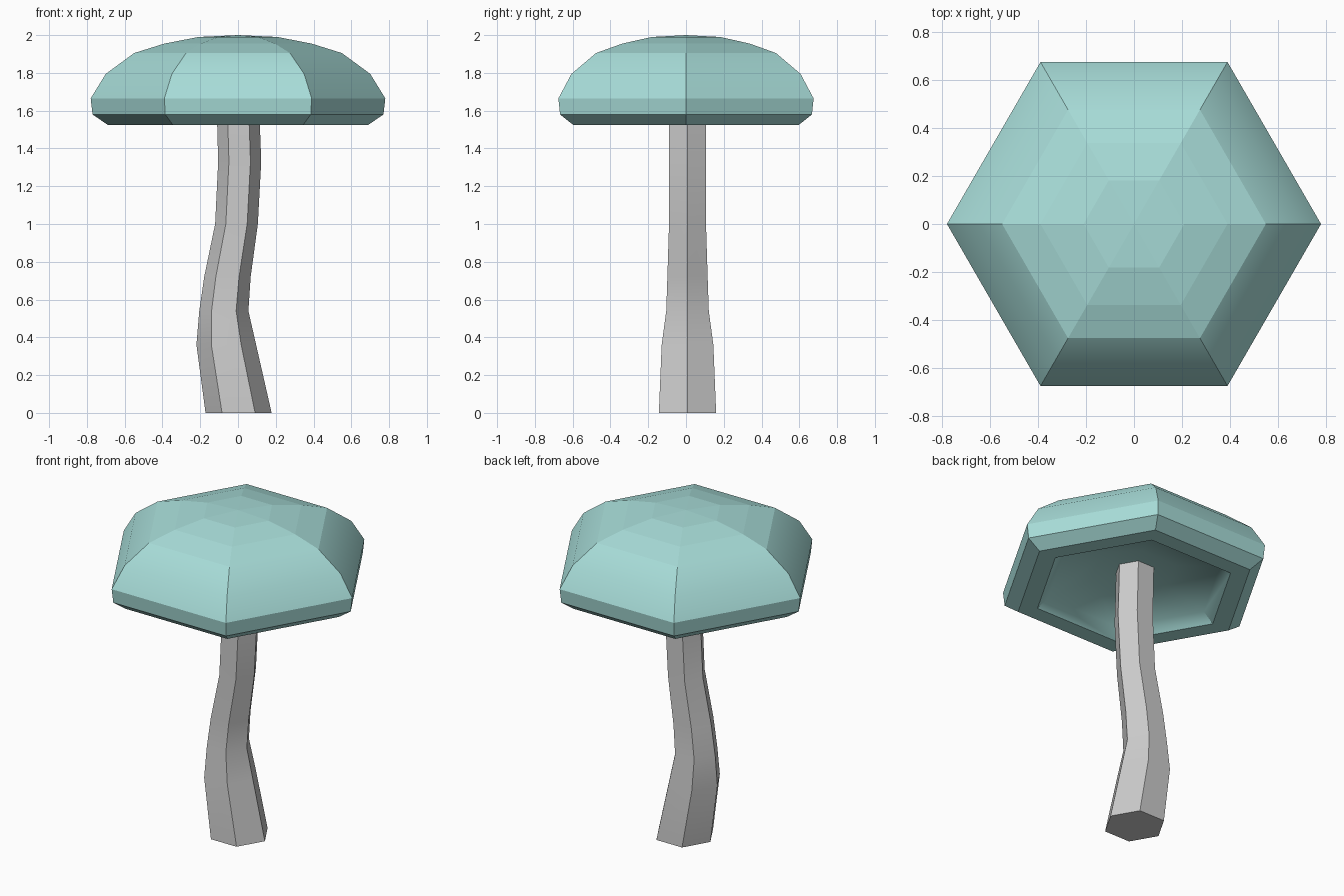
import bpy, bmesh
from math import cos, sin, pi, radians

if "Cube" in bpy.data.objects:
    bpy.data.objects.remove(bpy.data.objects["Cube"])

SIDES = 6


def loft(name, rings, angle):
    """Hexagonal loft through (radius, z, x offset, y offset); radius 0 closes to a point."""
    bm = bmesh.new()
    loops = []
    for r, z, x, y in rings:
        n = SIDES if r > 0 else 1
        loops.append([bm.verts.new((x + r * cos(2 * pi * i / SIDES),
                                    y + r * sin(2 * pi * i / SIDES), z)) for i in range(n)])
    for a, b in zip(loops, loops[1:]):
        for i in range(SIDES):
            j = (i + 1) % SIDES
            quad = [a[i % len(a)], a[j % len(a)], b[j % len(b)], b[i % len(b)]]
            bm.faces.new(list(dict.fromkeys(quad)))
    for end in (loops[0], loops[-1]):
        if len(end) > 1:
            bm.faces.new(end)
    bmesh.ops.recalc_face_normals(bm, faces=bm.faces[:])
    mesh = bpy.data.meshes.new(name)
    bm.to_mesh(mesh)
    bm.free()
    obj = bpy.data.objects.new(name, mesh)
    bpy.context.collection.objects.link(obj)
    bpy.ops.object.select_all(action='DESELECT')
    obj.select_set(True)
    bpy.context.view_layer.objects.active = obj
    bpy.ops.object.shade_smooth_by_angle(angle=radians(angle))
    return obj


# Bent, tapering stem, running up into the hollow of the cap
loft("stem", [
    (0.175, 0.00, 0.003, 0.008),
    (0.158, 0.36, -0.062, 0.008),
    (0.130, 0.54, -0.075, 0.008),
    (0.123, 0.72, -0.056, 0.008),
    (0.113, 1.00, -0.008, 0.008),
    (0.114, 1.33, 0.009, 0.008),
    (0.113, 1.52, 0.003, 0.008),
    (0.113, 1.67, 0.000, 0.008),
], 30)

# Faceted cap: crown, rounded side, lip, then the recessed underside
profile = [(0, 2.0), (0.21, 1.99), (0.39, 1.955), (0.55, 1.905), (0.70, 1.795),
           (0.78, 1.665), (0.77, 1.58), (0.69, 1.525), (0.575, 1.525),
           (0.51, 1.58), (0.25, 1.64), (0, 1.66)]
cap = loft("cap", [(r, z, 0, 0) for r, z in profile], 30)

# Crown facets stay flat
for poly in cap.data.polygons:
    if poly.center.z > 1.9:
        poly.use_smooth = False

teal = bpy.data.materials.new("teal")
teal.diffuse_color = (0.39, 0.72, 0.69, 1)
teal.use_nodes = True
teal.node_tree.nodes["Principled BSDF"].inputs["Base Color"].default_value = teal.diffuse_color
cap.data.materials.append(teal)
